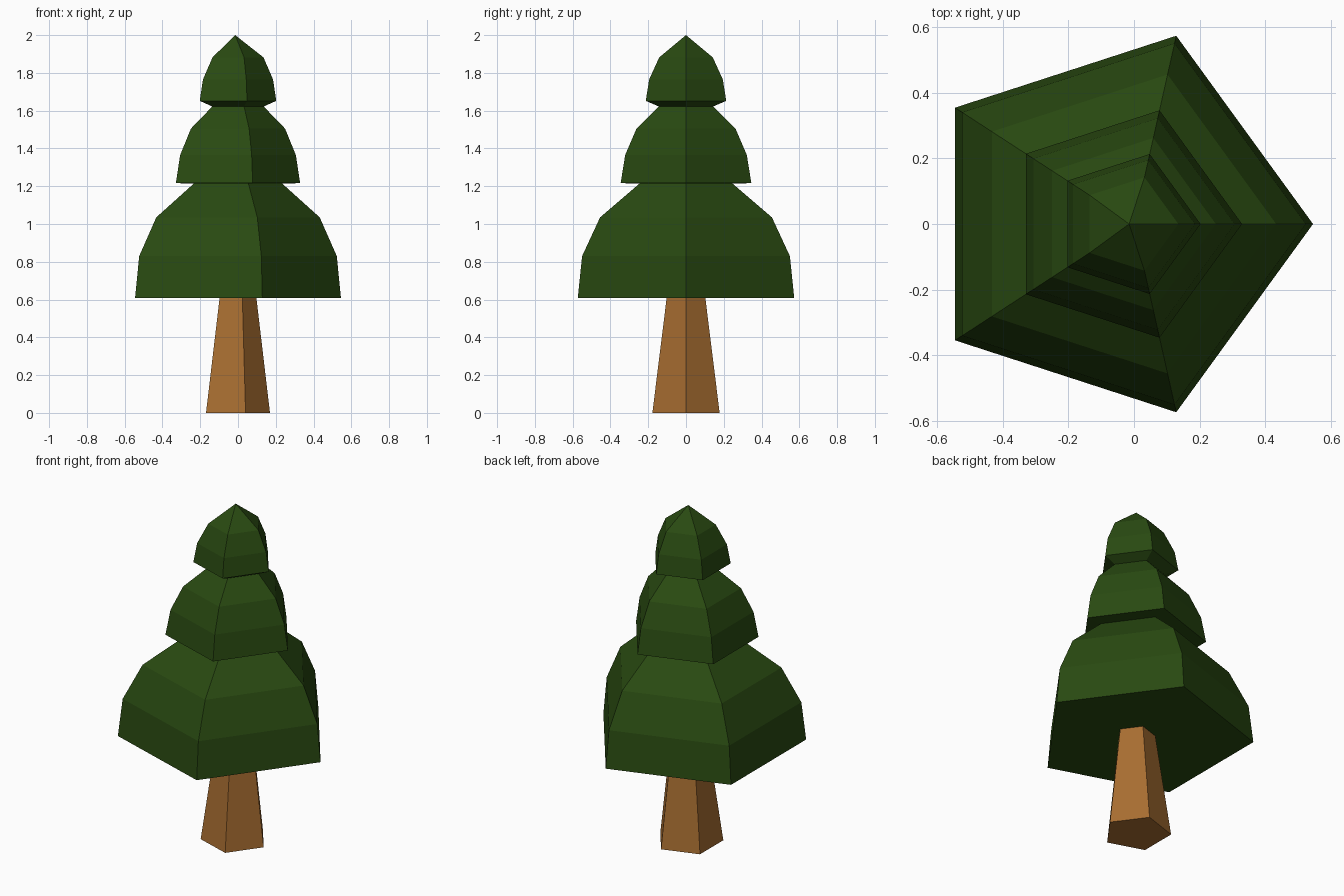
import bpy, bmesh, math

if "Cube" in bpy.data.objects:
    bpy.data.objects.remove(bpy.data.objects["Cube"])

R_PER_HALF = 1 / math.sin(math.radians(72))   # pentagon radius from half depth (y)


def material(name, rgb):
    m = bpy.data.materials.new(name)
    m.diffuse_color = (*rgb, 1)
    m.use_nodes = True
    m.node_tree.nodes["Principled BSDF"].inputs["Base Color"].default_value = m.diffuse_color
    return m


def pentagon_stack(name, profile, mat, apex=None):
    """Stack pentagon rings (half_depth, z), each centred on its own x extent."""
    bm = bmesh.new()
    rings = []
    for half, z in profile:
        r = half * R_PER_HALF
        cx = -r * (1 - math.cos(math.radians(36))) / 2
        rings.append([bm.verts.new((cx + r * math.cos(math.tau * i / 5),
                                    r * math.sin(math.tau * i / 5), z))
                      for i in range(5)])
    for a, b in zip(rings, rings[1:]):
        for i in range(5):
            j = (i + 1) % 5
            bm.faces.new((a[i], a[j], b[j], b[i]))
    bm.faces.new(rings[0][::-1])
    if apex:
        tip = bm.verts.new(apex)
        for i in range(5):
            bm.faces.new((rings[-1][i], rings[-1][(i + 1) % 5], tip))
    else:
        bm.faces.new(rings[-1])
    bmesh.ops.recalc_face_normals(bm, faces=bm.faces)
    me = bpy.data.meshes.new(name)
    bm.to_mesh(me)
    bm.free()
    me.materials.append(mat)
    ob = bpy.data.objects.new(name, me)
    bpy.context.collection.objects.link(ob)
    return ob


green = material("pine green", (0.022, 0.068, 0.0056))
brown = material("bark brown", (0.39, 0.155, 0.031))

# Tapered trunk
pentagon_stack("trunk", [(0.178, 0), (0.102, 0.612)], brown)

# Three domed tiers of foliage in one continuous skin
pentagon_stack("foliage", [
    (0.573, 0.608), (0.55, 0.83), (0.455, 1.035), (0.245, 1.215),
    (0.346, 1.216), (0.322, 1.365), (0.262, 1.505), (0.143, 1.622),
    (0.213, 1.652), (0.195, 1.765), (0.142, 1.882)],
    green, apex=(-0.015, 0, 2.0))
